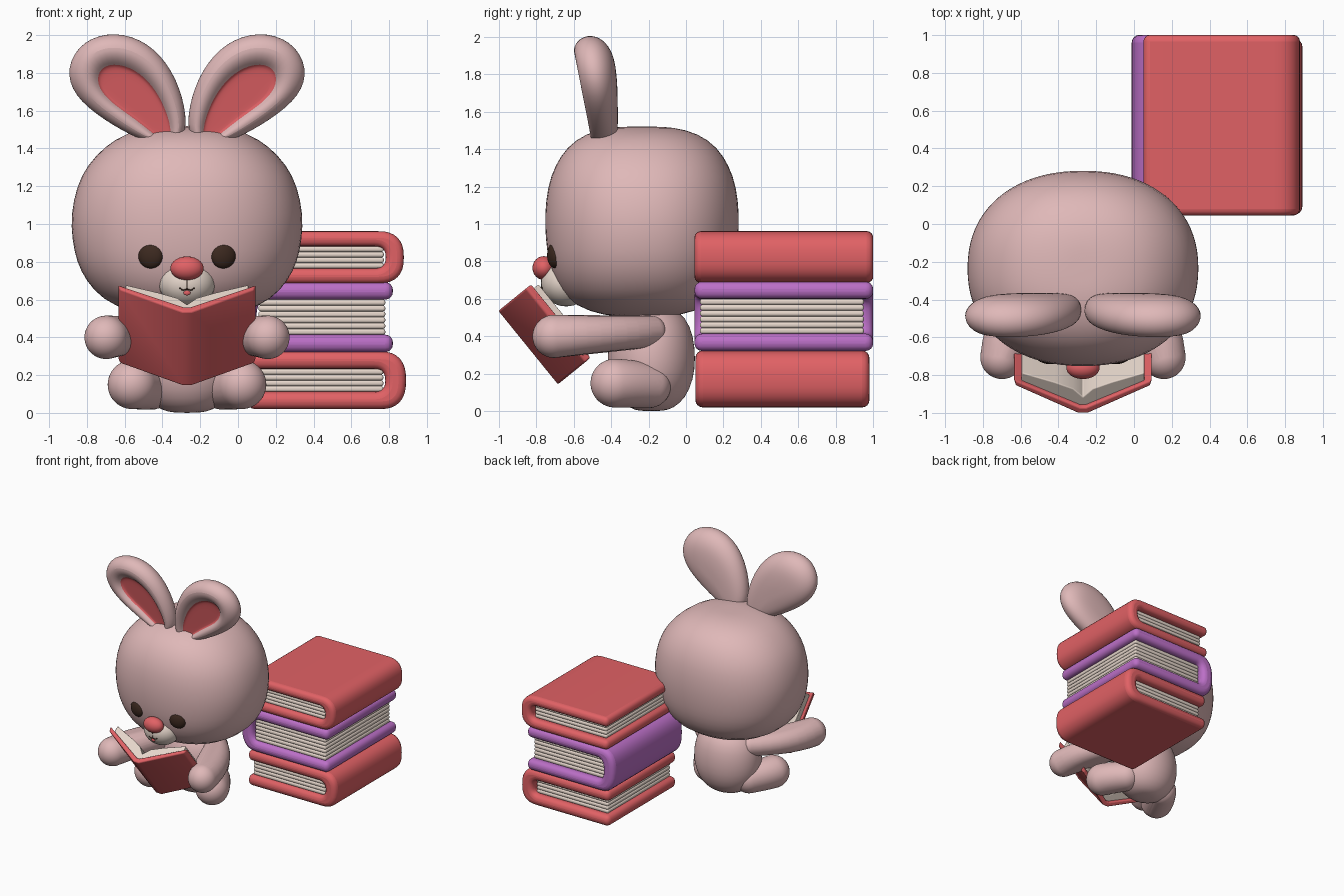
import bpy, bmesh
from math import sin, cos, pi, sqrt, radians
from mathutils import Vector, Matrix

if "Cube" in bpy.data.objects:
    bpy.data.objects.remove(bpy.data.objects["Cube"])

CX = -0.27  # rabbit's centre line


def material(name, rgb):
    m = bpy.data.materials.new(name)
    m.use_nodes = True
    m.diffuse_color = (*rgb, 1)
    m.node_tree.nodes["Principled BSDF"].inputs["Base Color"].default_value = (*rgb, 1)
    return m


PINK = material("dusty pink", (0.74, 0.48, 0.48))
RED = material("coral red", (0.75, 0.12, 0.13))
PURPLE = material("purple", (0.50, 0.16, 0.57))
CREAM = material("cream", (0.82, 0.70, 0.62))
BROWN = material("dark brown", (0.045, 0.022, 0.014))


def finish(name, bm, *mats, bevel=0, subsurf=0):
    """Turn a bmesh into a smooth object, optionally rounded."""
    bmesh.ops.recalc_face_normals(bm, faces=bm.faces)
    me = bpy.data.meshes.new(name)
    bm.to_mesh(me)
    bm.free()
    for m in mats:
        me.materials.append(m)
    ob = bpy.data.objects.new(name, me)
    bpy.context.collection.objects.link(ob)
    if bevel:
        b = ob.modifiers.new("round", "BEVEL")
        b.width, b.segments, b.use_clamp_overlap = bevel, 4, False
        b.limit_method, b.angle_limit = "ANGLE", radians(40)
    if subsurf:
        s = ob.modifiers.new("smooth", "SUBSURF")
        s.levels = s.render_levels = subsurf
    bpy.ops.object.select_all(action="DESELECT")
    bpy.context.view_layer.objects.active = ob
    ob.select_set(True)
    bpy.ops.object.shade_smooth_by_angle(angle=radians(50))


def loft(name, loops, *mats, accent_from=99, **rounding):
    """Skin closed loops and cap both ends; faces past accent_from get material 1."""
    bm = bmesh.new()
    rings = [[bm.verts.new(p) for p in loop] for loop in loops]
    n = len(rings[0])
    for k, (a, b) in enumerate(zip(rings, rings[1:])):
        for i in range(n):
            j = (i + 1) % n
            bm.faces.new((a[i], a[j], b[j], b[i])).material_index = int(k >= accent_from)
    bm.faces.new(rings[0])
    bm.faces.new(rings[-1]).material_index = int(accent_from < len(rings))
    finish(name, bm, *mats, **rounding)


def extrude(name, points, vec, mat, bevel):
    loops = [[Vector(p) + Vector(vec) * k for p in points] for k in (0, 1)]
    loft(name, loops, mat, bevel=bevel)


def rounded(name, profile, y, rx, ry, power):
    """Stack of superellipse rings from (height, x fraction, y fraction)."""
    def bend(c):
        return abs(c) ** (2 / power) * (1 if c > 0 else -1)
    angles = [2 * pi * i / 40 for i in range(40)]
    loft(name, [[(CX + rx * fx * bend(cos(a)), y + ry * fy * bend(sin(a)), z) for a in angles]
                for z, fx, fy in profile], PINK, subsurf=1)


def ellipsoid(name, loc, radii, mat, turn=0):
    bm = bmesh.new()
    mx = Matrix.Translation(loc) @ Matrix.Rotation(turn, 4, "Z") @ Matrix.Diagonal((*radii, 1))
    bmesh.ops.create_uvsphere(bm, u_segments=32, v_segments=20, radius=1, matrix=mx)
    finish(name, bm, mat)


def limb(name, side, a, b, c):
    """Hull of balls along a bent path; controls are (offset, y, z, radius)."""
    a, b, c = Vector(a), Vector(b), Vector(c)
    cloud = bmesh.new()
    for i in range(9):
        t = i / 8
        d, y, z, r = a * (1 - t) ** 2 + b * 2 * t * (1 - t) + c * t * t
        bmesh.ops.create_icosphere(cloud, subdivisions=4, radius=r,
                                   matrix=Matrix.Translation((CX + side * d, y, z)))
    bm = bmesh.new()
    for v in cloud.verts:
        bm.verts.new(v.co)
    cloud.free()
    bmesh.ops.convex_hull(bm, input=bm.verts[:])
    bmesh.ops.delete(bm, geom=[v for v in bm.verts if not v.link_faces], context="VERTS")
    finish(name, bm, PINK)


# Head and body
rounded("head", [(1.52, 0.1, 0.12), (1.518, 0.26, 0.32), (1.485, 0.52, 0.58), (1.41, 0.71, 0.78),
                 (1.31, 0.86, 0.9), (1.2, 0.95, 0.975), (1.05, 1.0, 1.005), (0.92, 0.99, 0.995),
                 (0.8, 0.95, 0.965), (0.7, 0.87, 0.905), (0.6, 0.73, 0.79), (0.53, 0.48, 0.55),
                 (0.5, 0.2, 0.24)], -0.235, 0.617, 0.519, 2.2)
rounded("body", [(z, f, f) for z, f in [(0, 0.25), (0.015, 0.5), (0.07, 0.78), (0.17, 0.96), (0.28, 1.01),
                                        (0.4, 0.96), (0.5, 0.8), (0.57, 0.4)]], -0.185, 0.28, 0.235, 2)

# Ear outlines as (distance from the centre line, height): silhouette and inner patch
OUTER = [(0.0, 1.44), (0.0, 1.62), (0.07, 1.82), (0.2, 1.97), (0.38, 2.03), (0.56, 1.98),
         (0.65, 1.83), (0.61, 1.68), (0.45, 1.55), (0.25, 1.44), (0.12, 1.41)]
INNER = [(0.08, 1.45), (0.095, 1.56), (0.16, 1.7), (0.25, 1.8), (0.365, 1.85), (0.46, 1.83),
         (0.48, 1.74), (0.41, 1.65), (0.29, 1.57), (0.19, 1.49), (0.12, 1.43)]
MIDDLE = Vector((0.28, 1.66))
# Layers from back to front: blend towards the inner patch, shrink, depth
LAYERS = [(1, 0.35, 1.05), (1, 0.9, 1.0), (0.55, 1, 0.85), (0.15, 1, 0.45), (0, 1, -0.1), (0.12, 1, -0.65),
          (0.45, 1, -1.05), (0.8, 1, -0.95), (1, 1, -0.6), (1, 0.93, -0.5), (1, 0.4, -0.5)]


def ear_point(side, outer, inner, blend, shrink, depth):
    p = Vector(outer).lerp(Vector(inner), blend)
    d, z = MIDDLE + (p - MIDDLE) * shrink
    lift = max(0, z - 1.45)
    return (CX + side * d, -0.435 - 0.11 * lift + depth * (0.07 + 0.09 * lift), z)


for side, label in ((1, "left"), (-1, "right")):
    loft(label + "_ear", [[ear_point(side, o, i, *layer) for o, i in zip(OUTER, INNER)] for layer in LAYERS],
         PINK, RED, accent_from=8, subsurf=2)
    # Limbs and eyes
    limb(label + "_arm", side, (0.2, -0.19, 0.425, 0.085), (0.42, -0.4, 0.415, 0.09),
         (0.428, -0.705, 0.4, 0.115))
    limb(label + "_leg", side, (0.29, -0.38, 0.15, 0.13), (0.27, -0.32, 0.15, 0.128),
         (0.19, -0.2, 0.137, 0.12))
    ellipsoid(label + "_eye", (CX + side * 0.192, -0.703, 0.833), (0.068, 0.036, 0.068), BROWN, side * 0.25)

# Muzzle, nose and mouth
MUZZLE, MR = Vector((CX, -0.64, 0.685)), (0.15, 0.135, 0.125)
ellipsoid("muzzle", MUZZLE, MR, CREAM)
ellipsoid("nose", (CX, -0.76, 0.765), (0.088, 0.06, 0.063), RED)


def on_muzzle(dx, z):
    q = 1 - (dx / MR[0]) ** 2 - ((z - MUZZLE.z) / MR[2]) ** 2
    return (CX + dx, MUZZLE.y - MR[1] * sqrt(q), z)


ellipsoid("tongue", on_muzzle(0, 0.636), (0.018, 0.008, 0.014), RED)
MOUTH = {"lip_line": [(0, 0.71), (0, 0.655)],
         "smile": [(-0.04, 0.662), (-0.022, 0.649), (0, 0.655), (0.022, 0.649), (0.04, 0.662)]}
for name, pts in MOUTH.items():
    cu = bpy.data.curves.new(name, "CURVE")
    cu.dimensions, cu.bevel_depth, cu.use_fill_caps = "3D", 0.0035, True
    sp = cu.splines.new("POLY")
    sp.points.add(len(pts) - 1)
    for p, co in zip(sp.points, pts):
        p.co = (*on_muzzle(*co), 1)
    cu.materials.append(BROWN)
    bpy.context.collection.objects.link(bpy.data.objects.new(name, cu))

# Open book: V cross-sections swept down the slanted spine
TOP = Vector((CX, -0.985, 0.55))
DOWN, IN = Vector((0, 0.63, -0.777)), Vector((0, 0.777, 0.63))


def sweep_v(name, lower, upper, start, length, mat, bevel):
    section = []
    for half, order in ((lower, 1), (upper, -1)):
        both = [(-x, h) for x, h in half[::-1] if x] + half
        section += [TOP + DOWN * start + Vector((x, 0, 0)) + IN * h for x, h in both[::order]]
    extrude(name, section, DOWN * length, mat, bevel)


sweep_v("open_book_cover", [(0.025, -0.022), (0.355, 0.165)], [(0.015, 0.018), (0.365, 0.205)],
        0, 0.505, RED, 0.01)
sweep_v("open_book_pages", [(0, 0.0), (0.325, 0.175)],
        [(0, 0.07), (0.05, 0.125), (0.15, 0.17), (0.325, 0.235)], 0.025, 0.455, CREAM, 0.006)


# Stacked books: a U-shaped cover round a pile of rounded page slabs
def book(name, x_open, x_spine, y0, y1, z0, z1, t, sheets, mat):
    s = 1 if x_spine > x_open else -1
    mid, h = (z0 + z1) / 2, (z1 - z0) / 2

    def curve(spine, h, r):
        pts = [(x_open, y0, mid - h)]
        for i in range(17):
            a = -pi / 2 + pi * i / 16
            c, d = max(0, cos(a)), sin(a)
            pts.append((spine - s * r * (1 - c ** 0.8), y0, mid + h * abs(d) ** 0.8 * (1 if d > 0 else -1)))
        return pts + [(x_open, y0, mid + h)]

    outer, inner = curve(x_spine, h, 0.14), curve(x_spine - s * t * 1.2, h - t, 0.06)
    extrude(name + "_cover", outer + inner[::-1], (0, y1 - y0, 0), mat, t * 0.44)
    xa, xb = x_open + s * 0.04, x_spine - s * (t * 1.2 + 0.01)
    step = 2 * (h - t) / sheets
    for i in range(sheets):
        z = z0 + t + i * step
        extrude(f"{name}_pages_{i + 1}", [(xa, y0 + 0.03, z), (xb, y0 + 0.03, z), (xb, y0 + 0.03, z + step),
                                          (xa, y0 + 0.03, z + step)], (0, y1 - y0 - 0.08, 0), CREAM, step * 0.4)


book("bottom_book", 0.05, 0.89, 0.05, 0.98, 0.02, 0.325, 0.092, 4, RED)
book("middle_book", 0.82, -0.012, 0.045, 1.0, 0.322, 0.692, 0.092, 6, PURPLE)
book("top_book", 0.05, 0.878, 0.045, 1.0, 0.685, 0.962, 0.08, 4, RED)
